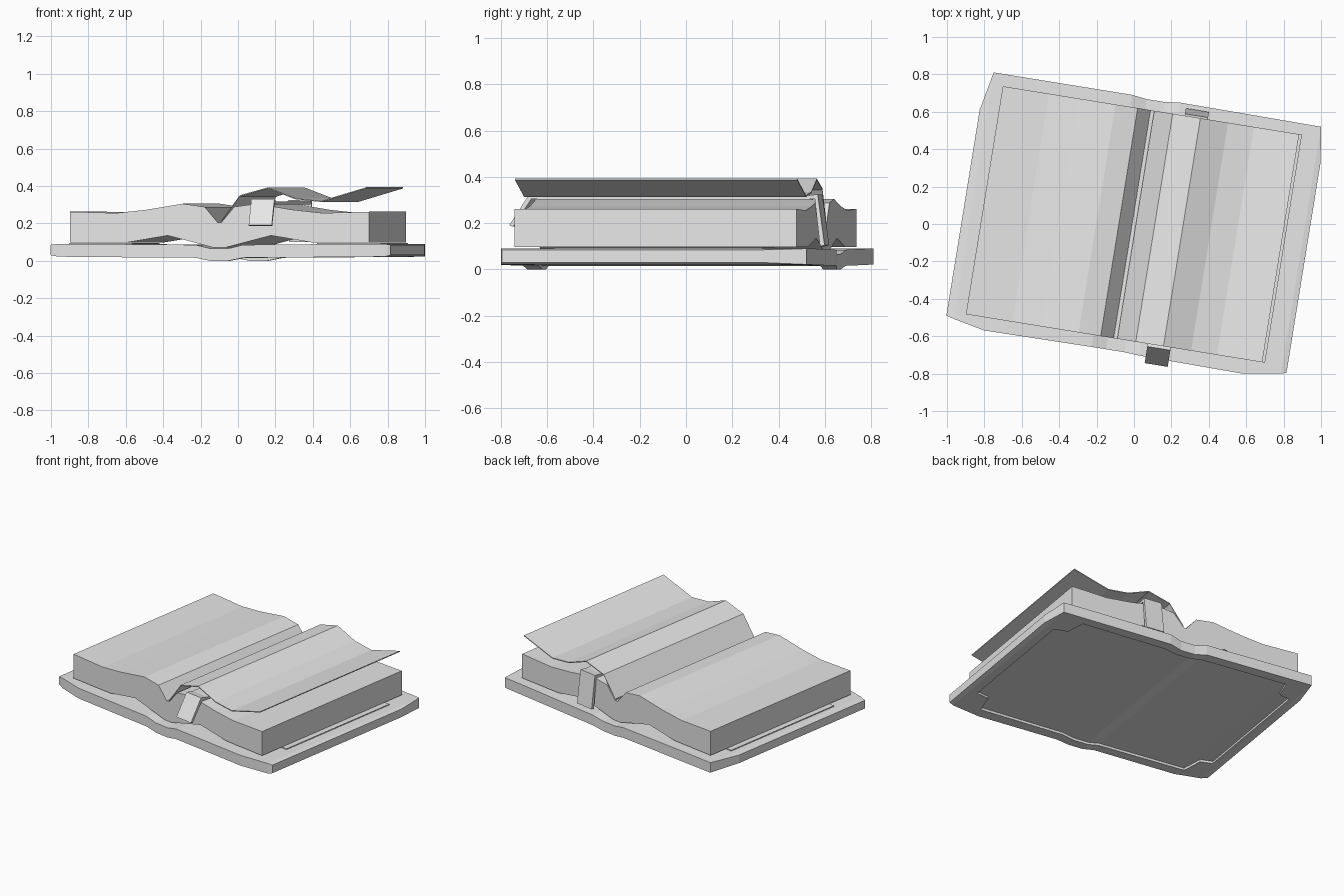
import bpy
import bmesh
import math
from mathutils import Matrix

if "Cube" in bpy.data.objects:
    bpy.data.objects.remove(bpy.data.objects["Cube"])

grey = bpy.data.materials.new("plain_grey")
grey.use_nodes = True
grey.diffuse_color = (0.8, 0.8, 0.8, 1)
grey.node_tree.nodes["Principled BSDF"].inputs["Base Color"].default_value = (0.8, 0.8, 0.8, 1)

# The whole book lies turned on the ground
TURN = Matrix.Rotation(math.radians(-9.2), 4, "Z")


def loft(name, rings):
    """Skin a row of equal closed rings and cap both ends."""
    bm = bmesh.new()
    rows = [[bm.verts.new(p) for p in ring] for ring in rings]
    for a, b in zip(rows, rows[1:]):
        for i in range(len(a)):
            j = (i + 1) % len(a)
            bm.faces.new((a[i], a[j], b[j], b[i]))
    bm.faces.new(rows[0])
    bm.faces.new(reversed(rows[-1]))
    bmesh.ops.recalc_face_normals(bm, faces=bm.faces)
    bm.transform(TURN)
    mesh = bpy.data.meshes.new(name)
    bm.to_mesh(mesh)
    bm.free()
    mesh.materials.append(grey)
    obj = bpy.data.objects.new(name, mesh)
    bpy.context.collection.objects.link(obj)
    return obj


def slab(name, stations):
    """Board from stations across the width: u, front, back, bottom, top."""
    return loft(name, [[(u, f, lo), (u, b, lo), (u, b, hi), (u, f, hi)]
                       for u, f, b, lo, hi in stations])


def along_length(name, profile, front, back):
    """Extrude a width/height profile along the spine."""
    return loft(name, [[(u, v, z) for u, z in profile] for v in (front, back)])


def thicken(path, t):
    return path + [(a, z - t) for a, z in reversed(path)]


# Cover with worn corners and a sunken spine
cover = slab("cover", [
    (-.912, -.644, .47, .03, .085), (-.87, -.655, .68, .022, .09),
    (-.70, -.69, .68, .02, .09), (-.12, -.685, .68, .016, .085),
    (-.04, -.685, .67, 0, .066), (.06, -.685, .67, 0, .066),
    (.14, -.69, .68, .016, .085), (.70, -.697, .675, .02, .09),
    (.904, -.664, .673, .022, .09), (.932, -.655, .485, .03, .085)])

# Shallow recess below, stepped in at the corners
cutter = slab("recess_cutter", [
    (-.84, -.46, .46, -.1, .036), (-.76, -.48, .48, -.1, .036),
    (-.73, -.62, .61, -.1, .036), (-.12, -.62, .61, -.1, .032),
    (-.04, -.62, .61, -.1, .016), (.06, -.62, .61, -.1, .016),
    (.14, -.62, .61, -.1, .032), (.73, -.62, .61, -.1, .036),
    (.76, -.48, .48, -.1, .036), (.85, -.46, .46, -.1, .036)])
cut = cover.modifiers.new("recess", "BOOLEAN")
cut.operation = "DIFFERENCE"
cut.solver = "EXACT"
cut.object = cutter
bpy.context.view_layer.update()
baked = bpy.data.meshes.new_from_object(
    cover.evaluated_get(bpy.context.evaluated_depsgraph_get()))
cover.modifiers.clear()
cover.data = baked
bpy.data.objects.remove(cutter)

# Thin lining inside each cover board
for side, name in ((-1, "right_lining"), (1, "left_lining")):
    slab(name, [(side * .5, -.45, .47, .085, .096),
                (side * .845, -.44, .47, .085, .096)])

# Page block, mirrored about the gutter
top = [(.81, .262), (.56, .255), (.40, .272), (.20, .305), (.08, .288)]
under = [(.03, .07), (.28, .135), (.50, .098), (.81, .098)]
half = top + [(.01, .205)]
profile = half + [(-u, z) for u, z in reversed(half)]
profile += [(-u, z) for u, z in reversed(under)] + under
along_length("page_block", profile, -.62, .615)

# Loose page curling over the left half
curl = [(.01, .215), (.11, .35), (.26, .392), (.41, .335), (.55, .32), (.795, .393)]
along_length("turning_page", thicken(curl, .006), -.62, .615)

# Ribbon over the pages, hanging out at both ends
drape = [(-.725, .19), (-.635, .33), (-.58, .318), (.57, .318), (.625, .325), (.655, .105)]
section = [(-.708, .185), (-.628, .305), (-.58, .302), (.57, .302), (.612, .305), (.635, .1)]
outline = drape + section[::-1]
loft("ribbon", [[(u, v, z) for v, z in outline] for u in (.175, .30)])
